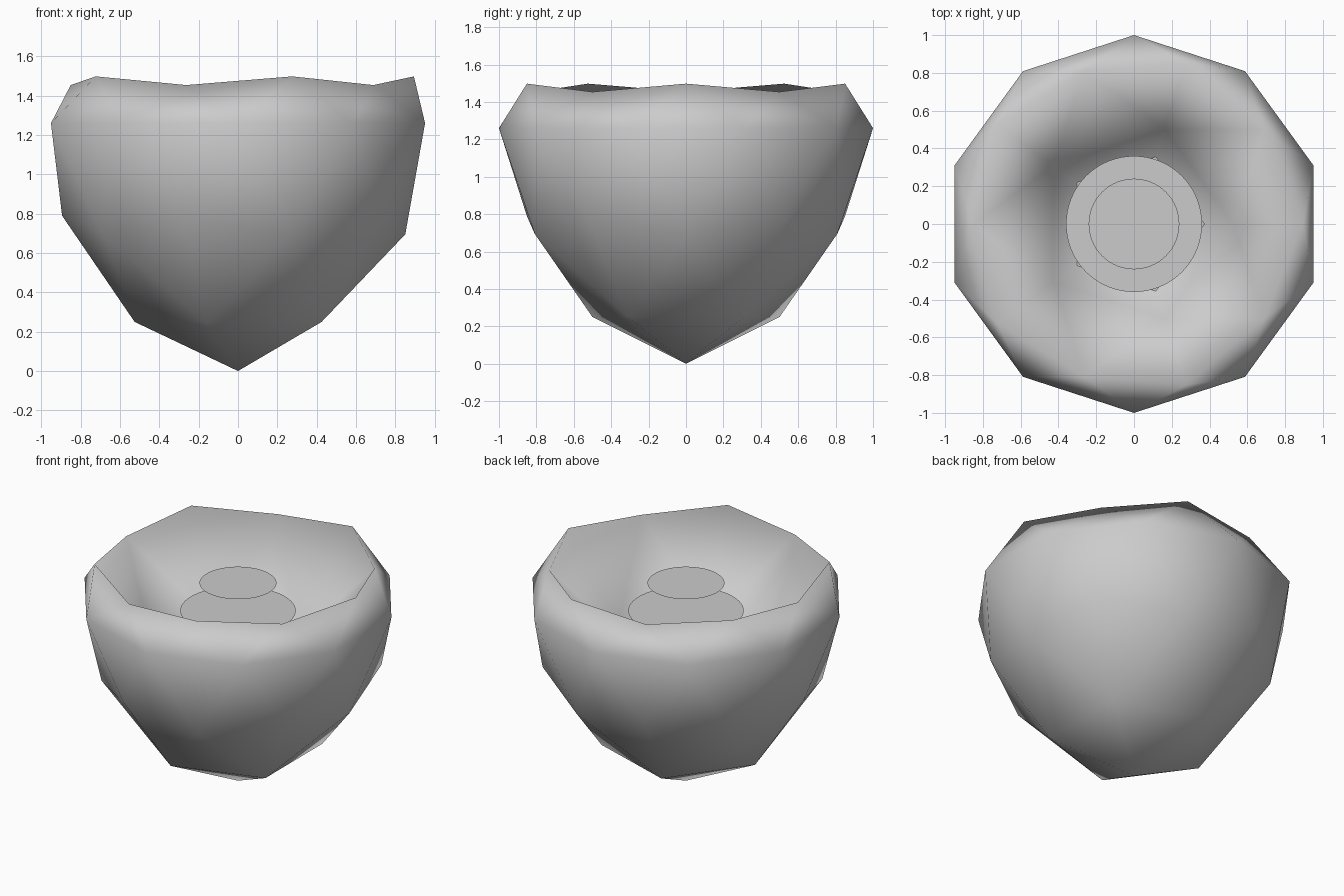
import bpy

if "Cube" in bpy.data.objects:
    bpy.data.objects.remove(bpy.data.objects["Cube"])

# Bowl: icosphere with its top pushed in and its tip drawn down by a soft falloff
bpy.ops.mesh.primitive_ico_sphere_add(subdivisions=2, radius=1)
bowl = bpy.context.object
bowl.name = "bowl"


def falloff(dist, reach):
    t = max(0.0, 1 - dist / reach)
    return 3 * t * t - 2 * t ** 3


for v in bowl.data.vertices:
    p = v.co.copy()
    to_top = ((p.x ** 2 + p.y ** 2) + (p.z - 1) ** 2) ** 0.5
    to_tip = ((p.x ** 2 + p.y ** 2) + (p.z + 1) ** 2) ** 0.5
    v.co.z = p.z + 1.26 - 1.95 * falloff(to_top, 1.32) - 0.26 * falloff(to_tip, 1.29)
for poly in bowl.data.polygons:
    poly.use_smooth = True


# Flat discs stacked inside the bowl
def disc(name, radius, z):
    bpy.ops.mesh.primitive_circle_add(vertices=64, radius=radius, fill_type='NGON',
                                      location=(0, 0, z))
    bpy.context.object.name = name


disc("upper_disc", 0.24, 1.36)
disc("middle_disc", 0.36, 1.17)
disc("lower_disc", 0.42, 0.72)
